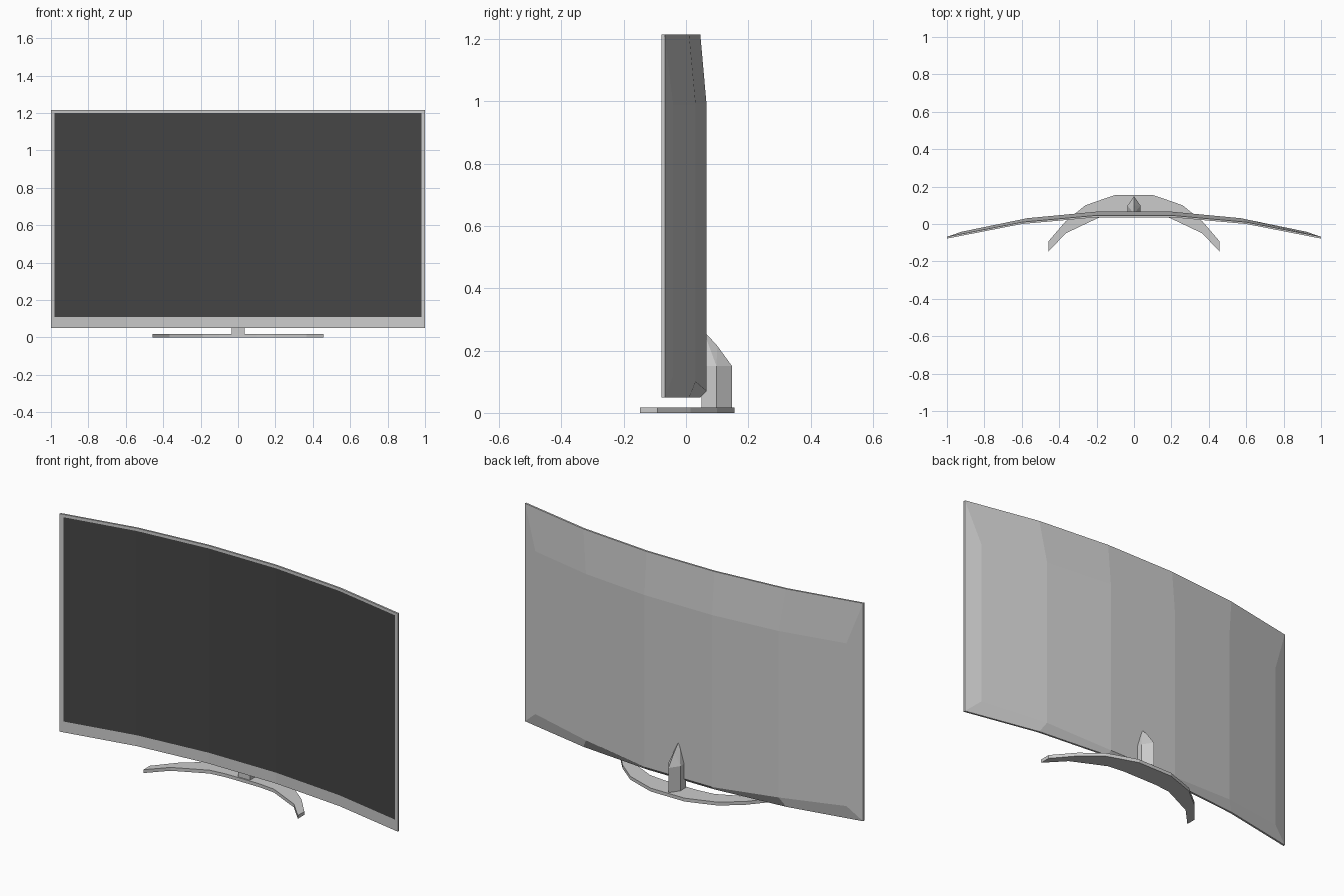
import bpy, bmesh

if "Cube" in bpy.data.objects:
    bpy.data.objects.remove(bpy.data.objects["Cube"])


def make_object(name, bm, color=None):
    mesh = bpy.data.meshes.new(name)
    bm.to_mesh(mesh)
    bm.free()
    obj = bpy.data.objects.new(name, mesh)
    bpy.context.collection.objects.link(obj)
    if color:
        mat = bpy.data.materials.new(name + "_material")
        mat.diffuse_color = (*color, 1)
        mat.use_nodes = True
        mat.node_tree.nodes["Principled BSDF"].inputs["Base Color"].default_value = mat.diffuse_color
        mesh.materials.append(mat)
    return obj


def mirrored(half):
    """Half row (centre outwards) -> full row from -x to +x."""
    return [(-x, y, z) for x, y, z in reversed(half)] + half


def add_rows(bm, rows):
    """Vertex rows joined by strips of quads."""
    vs = [[bm.verts.new(p) for p in row] for row in rows]
    for a, b in zip(vs, vs[1:]):
        for i in range(len(a) - 1):
            bm.faces.new((a[i], a[i + 1], b[i + 1], b[i]))
    return vs


# Curved panel cross-sections (x, y), centre outwards
screen_curve = [(0.2, 0.036), (0.6, 0.0), (0.98, -0.074)]
front_curve = [(0.2, 0.036), (0.6, 0.0), (1.0, -0.078)]
rim_curve = [(x, y + 0.01) for x, y in front_curve]
back_curve = [(0.2, 0.066), (0.57, 0.031), (0.92, -0.041)]


def row(curve, *zs):
    zs = zs * 3 if len(zs) == 1 else zs
    return mirrored([(x, y, z) for (x, y), z in zip(curve, zs)])


# Casing: bezel, rim and bevelled back
bm = bmesh.new()
rows = add_rows(bm, [
    row(screen_curve, 0.108), row(front_curve, 0.05), row(rim_curve, 0.05),
    row(back_curve, 0.07, 0.1, 0.12), row(back_curve, 0.99),
    row(rim_curve, 1.215), row(front_curve, 1.215), row(screen_curve, 1.2)])
for end in (0, -1):
    for i in range(3):
        bm.faces.new([rows[k][end] for k in (i, i + 1, 6 - i, 7 - i)])
bmesh.ops.recalc_face_normals(bm, faces=bm.faces)
make_object("casing", bm)

# Dark screen, facing -y
bm = bmesh.new()
add_rows(bm, [row(screen_curve, 0.108), row(screen_curve, 1.2)])
make_object("screen", bm, (0.06, 0.06, 0.06))

# Crescent foot
bm = bmesh.new()
outer = [(0.1, 0.155), (0.26, 0.1), (0.365, 0.015), (0.457, -0.092)]
inner = [(0.1, 0.043), (0.26, 0.0), (0.365, -0.05), (0.457, -0.147)]
inner[1:1] = [(0.19, 0.033)]
outer[1:1] = [(0.18, 0.128)]
rows = add_rows(bm, [mirrored([(x, y, z) for x, y in c]) for c, z in
                     ((outer, 0), (outer, 0.018), (inner, 0.018), (inner, 0), )])
for i in range(len(rows[0]) - 1):
    bm.faces.new((rows[3][i], rows[3][i + 1], rows[0][i + 1], rows[0][i]))
for end in (0, -1):
    bm.faces.new([r[end] for r in rows])
bmesh.ops.recalc_face_normals(bm, faces=bm.faces)
make_object("stand_foot", bm)

# Pointed neck: pentagonal post with a sloping ridge
bm = bmesh.new()
section = [(-0.035, 0.05), (0.035, 0.05), (0.035, 0.098), (0, 0.148), (-0.035, 0.098)]
points = [(x, y, z) for z in (0.01, 0.15) for x, y in section]
points += [(0, 0.1, 0.216), (0, 0.055, 0.265)]
hull = bmesh.ops.convex_hull(bm, input=[bm.verts.new(p) for p in points])
bmesh.ops.dissolve_limit(bm, angle_limit=0.01, verts=bm.verts, edges=bm.edges)
bmesh.ops.recalc_face_normals(bm, faces=bm.faces)
make_object("stand_neck", bm)
